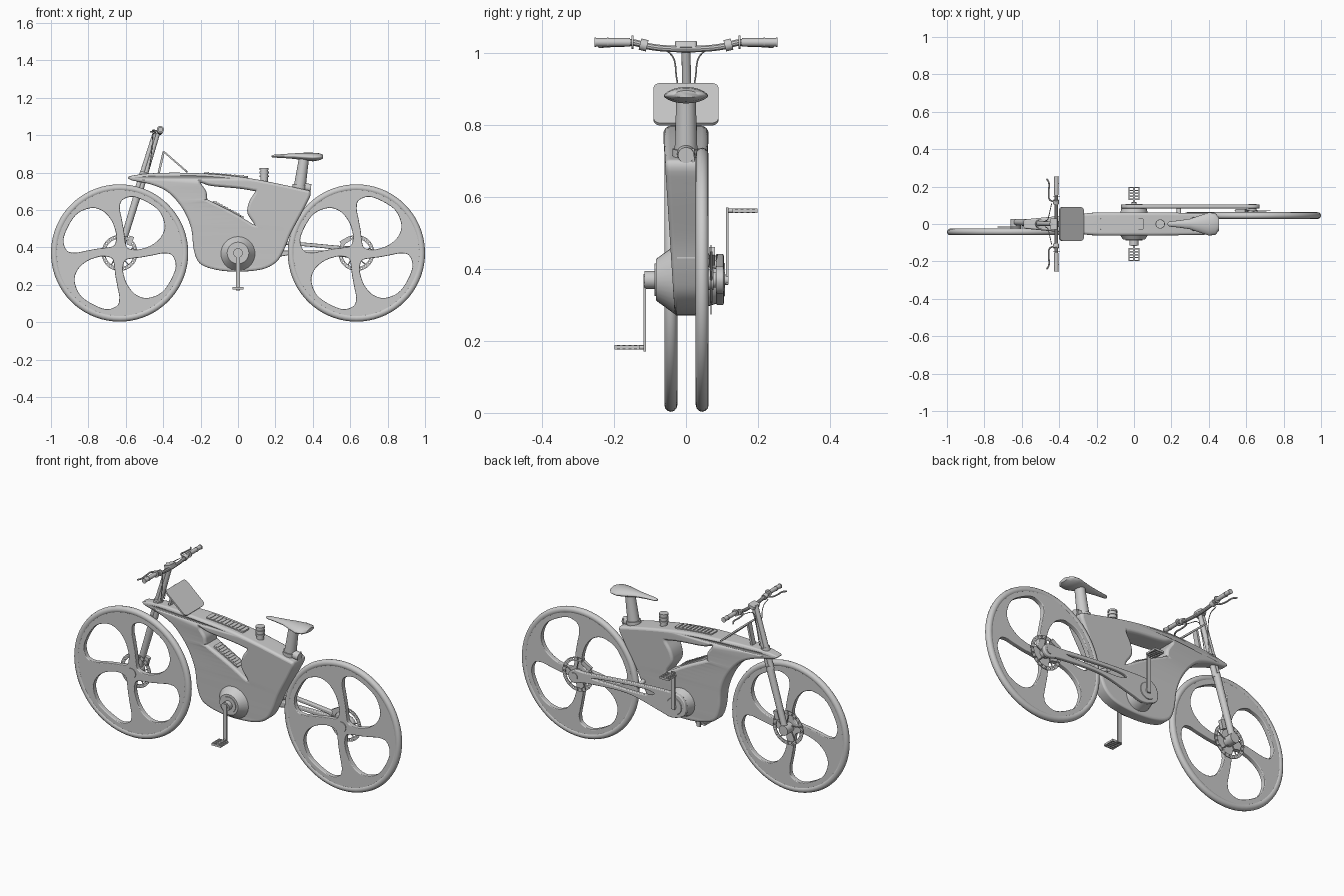
import bpy, bmesh
from math import sin, cos, radians, pi
from mathutils import Vector, Matrix

if "Cube" in bpy.data.objects:
    bpy.data.objects.remove(bpy.data.objects["Cube"])

AX = 0.633          # wheel axle x offset
AZ = 0.370          # axle and crank height


def finish(name, me, angle=35):
    me.shade_smooth()
    me.set_sharp_from_angle(angle=radians(angle))
    ob = bpy.data.objects.new(name, me)
    bpy.context.collection.objects.link(ob)
    return ob


def from_bm(name, bm, angle=35):
    me = bpy.data.meshes.new(name)
    bm.to_mesh(me)
    bm.free()
    return finish(name, me, angle)


def from_curve(name, cu, mat):
    tmp = bpy.data.objects.new(name + "_tmp", cu)
    bpy.context.collection.objects.link(tmp)
    dg = bpy.context.evaluated_depsgraph_get()
    me = bpy.data.meshes.new_from_object(tmp.evaluated_get(dg))
    bpy.data.objects.remove(tmp)
    me.transform(mat)
    return finish(name, me)


def smooth_loop(pts, n=6):
    # closed Catmull-Rom through the given points
    out, m = [], len(pts)
    for i in range(m):
        a, b, c, d = (Vector(pts[(i + k) % m]) for k in (-1, 0, 1, 2))
        for j in range(n):
            t = j / n
            out.append(0.5 * (2 * b + (c - a) * t + (2 * a - 5 * b + 4 * c - d) * t * t
                              + (3 * b - a - 3 * c + d) * t ** 3))
    return out


def circle(cx, cz, r, n=48):
    return [Vector((cx + r * cos(2 * pi * i / n), cz + r * sin(2 * pi * i / n))) for i in range(n)]


def shape(name, loops, y, half, bevel=0.0):
    # side profile (x, z) with holes, given thickness about plane y
    cu = bpy.data.curves.new(name, 'CURVE')
    cu.dimensions, cu.fill_mode = '2D', 'BOTH'
    cu.extrude, cu.bevel_depth, cu.offset, cu.bevel_resolution = half - bevel, bevel, -bevel, 3
    for lp in loops:
        sp = cu.splines.new('POLY')
        sp.points.add(len(lp) - 1)
        for p, q in zip(sp.points, lp):
            p.co = (q[0], q[1], 0, 1)
        sp.use_cyclic_u = True
    ob = from_curve(name, cu, Matrix.Translation((0, y, 0)) @ Matrix.Rotation(pi / 2, 4, 'X'))
    ob.modifiers.new("normals", 'WEIGHTED_NORMAL').keep_sharp = True
    return ob


def tube(name, pts, r):
    cu = bpy.data.curves.new(name, 'CURVE')
    cu.dimensions, cu.bevel_depth, cu.bevel_resolution, cu.use_fill_caps = '3D', r, 3, True
    sp = cu.splines.new('BEZIER')
    sp.bezier_points.add(len(pts) - 1)
    for p, q in zip(sp.bezier_points, pts):
        p.co = q
        p.handle_left_type = p.handle_right_type = 'AUTO'
    return from_curve(name, cu, Matrix())


def rod(name, a, b, r1, r2=None, n=32):
    a, b = Vector(a), Vector(b)
    d = b - a
    bm = bmesh.new()
    bmesh.ops.create_cone(bm, cap_ends=True, segments=n, radius1=r1, radius2=r1 if r2 is None else r2,
                          depth=d.length,
                          matrix=Matrix.Translation((a + b) / 2) @ d.to_track_quat('Z', 'Y').to_matrix().to_4x4())
    return from_bm(name, bm)


def box(name, c, size, pitch=0, corner=0):
    bm = bmesh.new()
    bmesh.ops.create_cube(bm, size=1, matrix=Matrix.Diagonal((*size, 1)))
    if corner:
        es = [e for e in bm.edges if abs(e.verts[0].co.z - e.verts[1].co.z) > 1e-5]
        bmesh.ops.bevel(bm, geom=es, offset=corner, segments=5, affect='EDGES', profile=0.5)
    bm.transform(Matrix.Translation(c) @ Matrix.Rotation(radians(pitch), 4, 'Y'))
    return from_bm(name, bm)


# wheels: tyre, web with four petal openings, hub and brake disc
HOLE = [(.05, 0), (.08, -28), (.12, -34), (.18, -36), (.24, -34), (.285, -27), (.310, -12),
        (.310, 12), (.285, 27), (.24, 34), (.18, 36), (.12, 34), (.08, 28)]


def wheel(tag, cx, y, disc_y):
    bm = bmesh.new()
    rings = []
    for i in range(72):
        a = 2 * pi * i / 72
        rings.append([bm.verts.new((cx + (.348 + .019 * cos(b)) * cos(a), y + .018 * sin(b),
                                    AZ + (.348 + .019 * cos(b)) * sin(a)))
                      for b in (2 * pi * j / 12 for j in range(12))])
    for i in range(72):
        for j in range(12):
            k, l = (i + 1) % 72, (j + 1) % 12
            bm.faces.new((rings[i][j], rings[i][l], rings[k][l], rings[k][j]))
    bmesh.ops.recalc_face_normals(bm, faces=bm.faces)
    from_bm(tag + "_tyre", bm)
    loops = [circle(cx, AZ, .345, 72)]
    for k in range(4):
        pts = []
        for r, t in HOLE:
            a = radians(52 + 90 * k + t + 90 * (r - .2))
            pts.append((cx + r * cos(a), AZ + r * sin(a)))
        loops.append(smooth_loop(pts))
    shape(tag + "_wheel_web", loops, y, .014, .004)
    rod(tag + "_hub", (cx, y - .018, AZ), (cx, disc_y + .006, AZ), .028)
    slots = [circle(cx + .086 * cos(2 * pi * i / 20), AZ + .086 * sin(2 * pi * i / 20), .005, 8)
             for i in range(20)]
    shape(tag + "_brake_disc", [circle(cx, AZ, .096), circle(cx, AZ, .076)] + slots, disc_y, .0015)
    for k in range(5):
        a = 2 * pi * k / 5
        rod(tag + "_disc_spoke", (cx + .026 * cos(a), disc_y, AZ + .026 * sin(a)),
            (cx + .078 * cos(a + .35), disc_y, AZ + .078 * sin(a + .35)), .003, n=8)


wheel("front", -AX, -.042, -.016)
wheel("rear", AX, .045, .070)

# frame body with window, narrowed towards the nose and the belly
outer = smooth_loop([(-.575, .782), (-.42, .798), (-.18, .795), (.06, .77), (.33, .715), (.388, .692),
                     (.36, .62), (.285, .48), (.245, .385), (.205, .322), (.13, .283), (0, .270),
                     (-.12, .281), (-.205, .315), (-.237, .39), (-.25, .5), (-.295, .605),
                     (-.374, .695), (-.47, .738), (-.572, .760)], 5)
window = smooth_loop([(-.198, .742), (-.185, .741), (-.14, .728), (0, .715), (.08, .702), (.090, .695),
                      (.06, .645), (.050, .585), (.083, .53), (.078, .525), (.01, .567), (-.07, .61),
                      (-.155, .652), (-.164, .660), (-.17, .70)], 4)
body = shape("frame_body", [outer, window], 0, .05, .014)
for v in body.data.vertices:
    w = .033 + .029 * min(1, max(0, (v.co.z - .3) / .45))
    w *= min(1, .4 + .6 * max(0, v.co.x + .585) / .38)
    v.co.y *= w / .05

# ribbed panels on the top tube and the window sill
for tag, c, tilt, ln in (("top", (-.065, 0, .784), 5, .235), ("sill", (-.06, 0, .604), 28, .17)):
    box(tag + "_panel", c, (ln, .06, .014), tilt, .01)
    for i in range(9):
        t = (i / 8 - .5) * ln * .8
        box(tag + "_rib", (c[0] + t * cos(radians(tilt)) + .007 * sin(radians(tilt)), 0,
                           c[2] - t * sin(radians(tilt)) + .007), (.006, .045, .006), tilt)

# filler cap
rod("cap_neck", (.14, 0, .74), (.14, 0, .785), .020)
for i, r in enumerate((.025, .021, .025, .021, .024)):
    rod("cap_ring", (.14, 0, .775 + .01 * i), (.14, 0, .785 + .01 * i), r)

# drive housing and crank axle
rod("motor_cone", (0, -.025, AZ), (0, -.083, AZ), .100, .058)
rod("motor_boss", (0, -.08, AZ), (0, -.115, AZ), .025)
rod("motor_ring", (0, -.08, AZ), (0, -.087, AZ), .045)
rod("drive_housing", (0, .025, AZ), (0, .086, AZ), .085, .066)
rod("drive_cover", (0, .085, AZ), (0, .108, AZ), .060, .045)
rod("crank_axle", (0, -.117, AZ), (0, .117, AZ), .014)

# cranks and pedals
for s, tag in ((-1, "left"), (1, "right")):
    zp = AZ + .002 + s * .19
    box(tag + "_crank", (0, s * .115, AZ + .001 + s * .093), (.022, .007, .215))
    rod(tag + "_pedal_axle", (0, s * .112, zp), (0, s * .195, zp), .006, n=16)
    for i in range(5):
        box(tag + "_pedal_bar", (0, s * (.133 + .0155 * i), zp), (.058, .007, .012))
    for x in (-.027, .027):
        box(tag + "_pedal_rail", (x, s * .164, zp), (.006, .068, .010))

# one-sided rear swingarm with slot
arm = smooth_loop([(-.055, .325), (-.070, .37), (-.05, .42), (.02, .442), (.3, .430), (.55, .408),
                   (.64, .406), (.672, .37), (.64, .332), (.55, .350), (.3, .362), (.1, .318), (.02, .300)])
slot = smooth_loop([(.13, .405), (.2, .416), (.4, .402), (.52, .386), (.4, .384), (.2, .384)])
shape("swingarm", [arm, slot], .094, .011, .005)
rod("rear_axle", (AX, .07, AZ), (AX, .108, AZ), .022)
box("rear_caliper", (.575, .072, .435), (.06, .016, .025), -30)
box("arm_pivot", (.24, 0, .44), (.05, .05, .022))
rod("pivot_pin", (.24, .02, .43), (.24, .09, .41), .012)

# one-sided fork, steerer and stem
top = Vector((-.432, 0, 1.025))
rod("fork_leg", (-AX, .010, AZ), (-.53, .006, .706), .017, .020)
rod("fork_end", (-AX, -.012, AZ), (-AX, .028, AZ), .028)
for s in (-1, 1):
    rod("steerer", (-.535 + s * .009, .004, .69), top + Vector((s * .008, 0, 0)), .015, .012)
rod("headset_upper", (-.505, 0, .785), (-.500, 0, .803), .024)
box("front_caliper", (-.575, .000, .435), (.025, .020, .05), 17)
box("stem", (-.428, 0, 1.020), (.04, .06, .018), -15, .008)

# handlebar with grips, clamps, levers and cables
tube("handlebar", [(-.415, y, z) for y, z in ((-.25, 1.03), (-.15, 1.03), (-.10, 1.018), (-.04, 1.012),
                                              (.04, 1.012), (.10, 1.018), (.15, 1.03), (.25, 1.03))], .0095)
for s, tag in ((-1, "left"), (1, "right")):
    rod(tag + "_grip", (-.415, s * .155, 1.03), (-.415, s * .255, 1.03), .0115)
    for y in (.146, .215, .25):
        rod(tag + "_grip_ring", (-.415, s * y, 1.03), (-.415, s * (y + .005), 1.03), .019 if y < .2 else .0135)
    rod(tag + "_brake_clamp", (-.417, s * .108, 1.02), (-.417, s * .128, 1.025), .016)
    tube(tag + "_brake_lever", [(-.42, s * .118, 1.022), (-.45, s * .13, 1.025), (-.456, s * .17, 1.022),
                                (-.455, s * .22, 1.02), (-.467, s * .242, 1.018)], .0045)
    tube(tag + "_cable", [(-.44, s * .11, 1.015), (-.455, s * .045, 1.0), (-.46, s * .026, .93),
                          (-.475, s * .016, .81)], .0022)

# tilted front panel and its strut
box("front_panel", (-.335, 0, .858), (.170, .18, .009), 41, .02)
box("panel_strut", (-.411, 0, .853), (.012, .03, .12), 13)

# seat post, saddle and tail light
rod("seat_post", (.325, 0, .69), (.352, 0, .872), .033, .027)
rod("seat_collar", (.326, 0, .70), (.330, 0, .734), .038)
rod("tail_light", (.34, 0, .722), (.390, 0, .716), .026, .022)
rod("seat_lever", (.383, .02, .69), (.383, .02, .735), .004, n=12)
bm = bmesh.new()
rings = []
for x, w, zt, zm, zb in ((.18, .006, .890, .886, .882), (.19, .014, .895, .887, .880),
                         (.24, .019, .899, .888, .878), (.30, .028, .903, .888, .873),
                         (.35, .045, .906, .884, .866), (.40, .062, .906, .881, .860),
                         (.435, .058, .903, .882, .866), (.455, .035, .896, .884, .876)):
    ring = []
    for i in range(20):
        a = 2 * pi * i / 20
        h = sin(a) * abs(sin(a)) ** .3
        ring.append(bm.verts.new((x, w * cos(a), zm + h * ((zt - zm) if h > 0 else (zm - zb)))))
    rings.append(ring)
for p, q in zip(rings, rings[1:]):
    for i in range(20):
        bm.faces.new((p[i], p[(i + 1) % 20], q[(i + 1) % 20], q[i]))
bm.faces.new(rings[0])
bm.faces.new(rings[-1])
bmesh.ops.recalc_face_normals(bm, faces=bm.faces)
from_bm("saddle", bm, 60)
